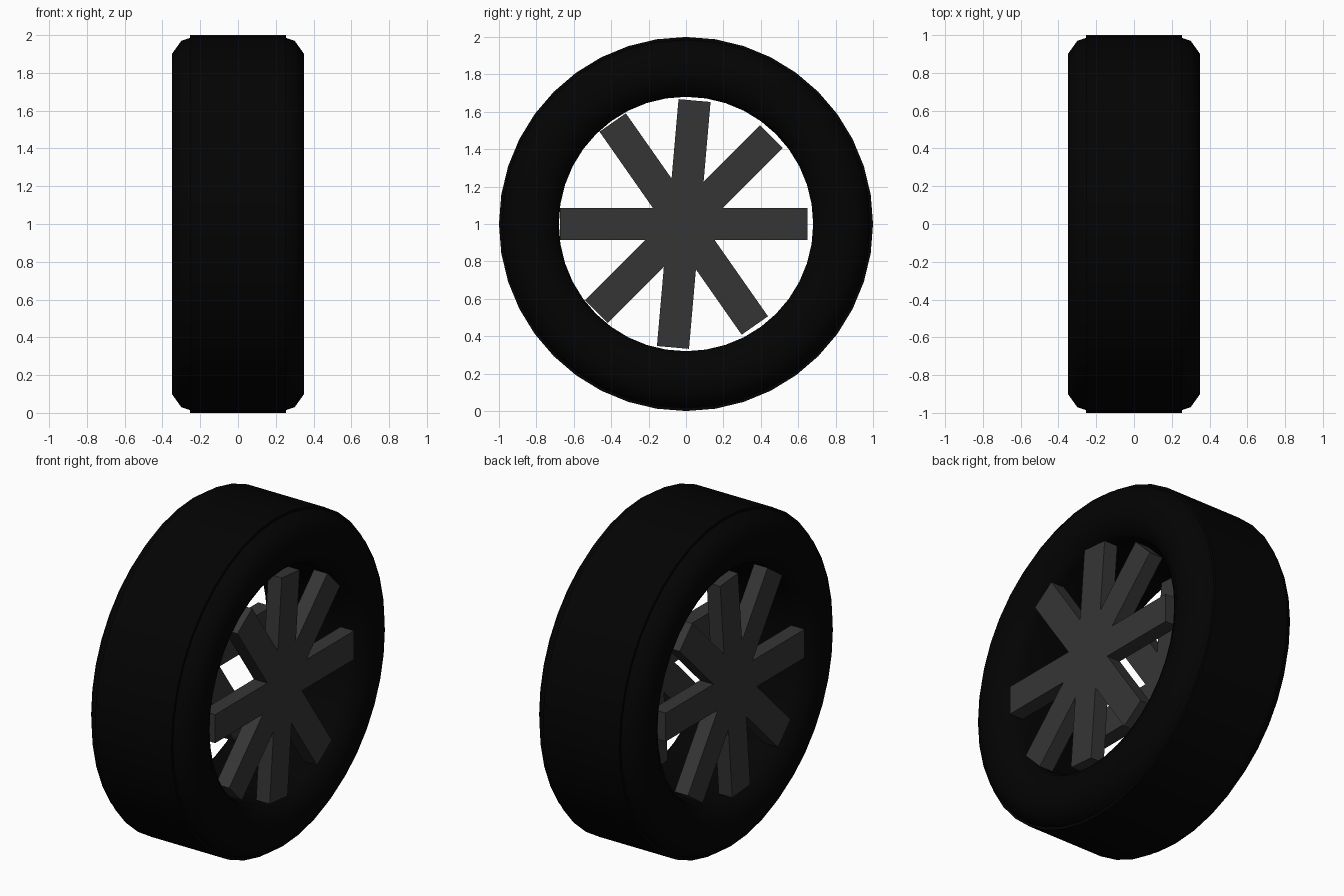
import bpy, bmesh
from math import sin, cos, pi, radians
from mathutils import Matrix

if "Cube" in bpy.data.objects:
    bpy.data.objects.remove(bpy.data.objects["Cube"])

SEG = 40


def material(name, v):
    m = bpy.data.materials.new(name)
    m.diffuse_color = (v, v, v, 1)
    m.use_nodes = True
    m.node_tree.nodes["Principled BSDF"].inputs["Base Color"].default_value = m.diffuse_color
    return m


def finish(name, bm, mat):
    bmesh.ops.recalc_face_normals(bm, faces=bm.faces)
    me = bpy.data.meshes.new(name)
    bm.to_mesh(me)
    bm.free()
    ob = bpy.data.objects.new(name, me)
    bpy.context.collection.objects.link(ob)
    me.materials.append(mat)
    return ob


rubber = material("rubber", 0.001)
metal = material("dark_metal", 0.036)

# Tyre: closed cross-section (x, radius) swept around the x axis
half = [(0.255, 0.68), (0.30, 0.70), (0.35, 0.78), (0.35, 0.90),
        (0.30, 0.97), (0.255, 0.985), (0.255, 1.0)]
profile = half + [(-x, r) for x, r in reversed(half)]
bm = bmesh.new()
rings = []
for i in range(SEG):
    a = 2 * pi * i / SEG
    rings.append([bm.verts.new((x, r * cos(a), 1 + r * sin(a))) for x, r in profile])
n = len(profile)
for i in range(SEG):
    p, q = rings[i], rings[(i + 1) % SEG]
    for j in range(n):
        k = (j + 1) % n
        bm.faces.new((p[j], p[k], q[k], q[j]))
tyre = finish("tyre", bm, rubber)
bpy.context.view_layer.objects.active = tyre
tyre.select_set(True)
bpy.ops.object.shade_smooth_by_angle(angle=radians(40))

# Spokes: four crossing bars on each side of the wheel
for side, sx in (("right", 1), ("left", -1)):
    for i, deg in enumerate((0, 45, 85, 125)):
        bm = bmesh.new()
        bmesh.ops.create_cube(
            bm, size=1,
            matrix=Matrix.Translation((sx * 0.275, -0.012, 1))
            @ Matrix.Rotation(radians(deg), 4, 'X')
            @ Matrix.Diagonal((0.09, 1.325, 0.172, 1)))
        finish(f"spoke_bar_{side}_{i + 1}", bm, metal)
